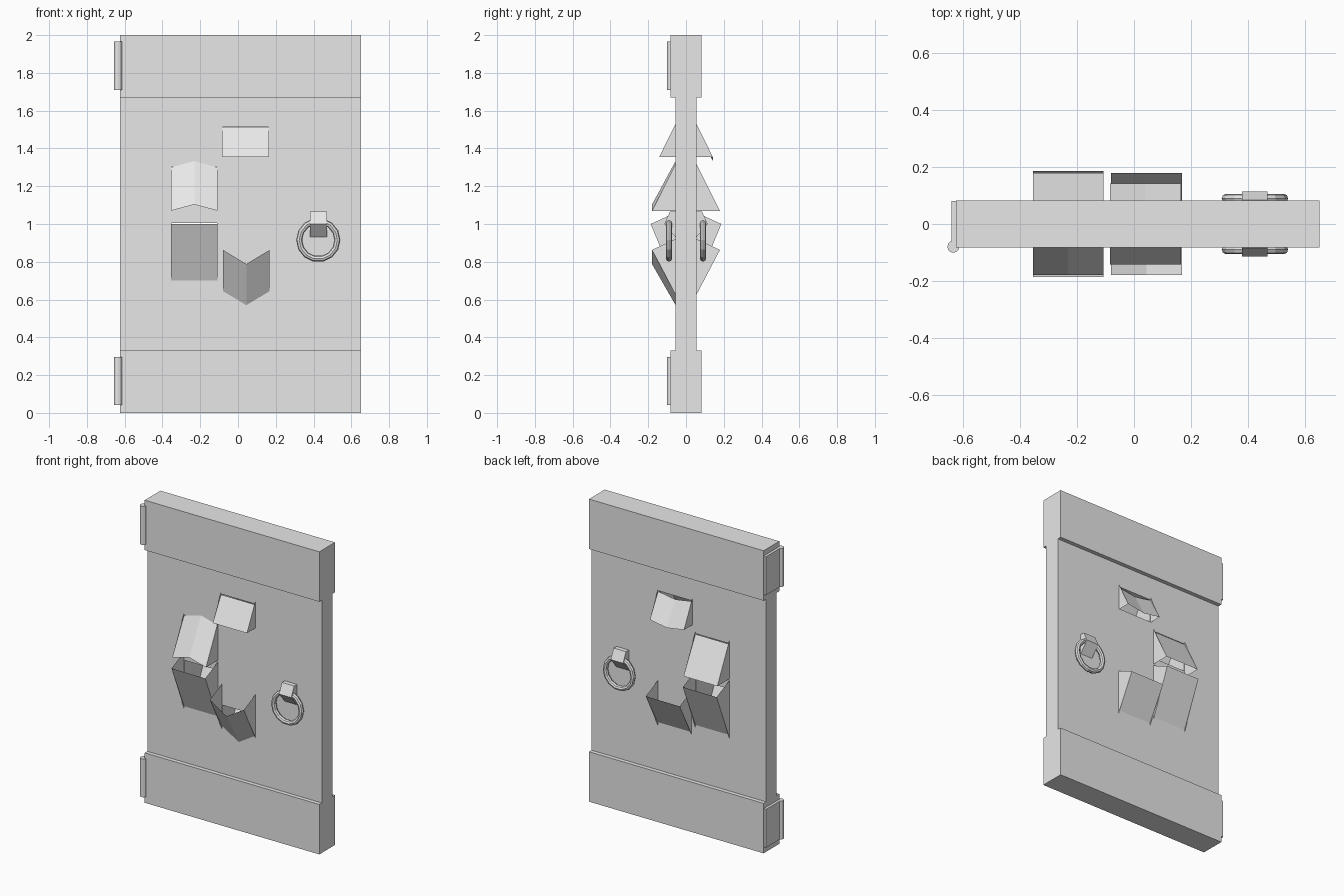
import bpy, bmesh, math
from mathutils import Matrix

old = bpy.data.objects.get("Cube")
if old:
    bpy.data.objects.remove(old, do_unlink=True)

grey = bpy.data.materials.new("plain grey")
grey.use_nodes = True
COLOUR = (0.8, 0.8, 0.8, 1)
grey.diffuse_color = COLOUR
grey.node_tree.nodes["Principled BSDF"].inputs["Base Color"].default_value = COLOUR


def finish(name, bm):
    mesh = bpy.data.meshes.new(name)
    bm.to_mesh(mesh)
    bm.free()
    mesh.materials.append(grey)
    obj = bpy.data.objects.new(name, mesh)
    bpy.context.collection.objects.link(obj)
    return obj


def box(name, x0, x1, y0, y1, z0, z1):
    bm = bmesh.new()
    bmesh.ops.create_cube(bm, size=1)
    for v in bm.verts:
        v.co = ((x0, x1)[v.co.x > 0], (y0, y1)[v.co.y > 0], (z0, z1)[v.co.z > 0])
    return finish(name, bm)


def prism(name, x0, x1, profile):
    """Extrude a closed y-z profile along x."""
    bm = bmesh.new()
    face = bm.faces.new([bm.verts.new((x0, y, z)) for y, z in profile])
    out = bmesh.ops.extrude_face_region(bm, geom=[face])["geom"]
    for v in out:
        if isinstance(v, bmesh.types.BMVert):
            v.co.x = x1
    bmesh.ops.recalc_face_normals(bm, faces=bm.faces)
    return finish(name, bm)


# Door slab with a thinner middle and thick rails
LEFT, RIGHT, RAIL, PANEL = -0.625, 0.652, 0.082, 0.055
r, p, low, high = RAIL, PANEL, 0.33, 1.67
door = prism("door", LEFT, RIGHT, [
    (-r, 0), (r, 0), (r, low), (p, low), (p, high), (r, high),
    (r, 2), (-r, 2), (-r, high), (-p, high), (-p, low), (-r, low)])


# Bent splinters: a sheet rooted in the door, with a triangular wall each side
def splinter(name, x0, x1, side, root, tip, reach, base, fold=0, ear=0.02):
    bm = bmesh.new()
    xm = (x0 + x1) / 2
    rows = []
    for x, dz in ((x0, 0), (xm, fold), (x1, 0)):
        rows.append([bm.verts.new((x, side * p, root + dz)),
                     bm.verts.new((x, side * reach, tip + dz))])
    for a, b in zip(rows, rows[1:]):
        bm.faces.new((a[0], a[1], b[1], b[0]))
    lift = math.copysign(ear, root - tip)
    for x in (x0, x1):
        bm.faces.new([bm.verts.new(c) for c in (
            (x, side * p, root + lift), (x, side * reach, tip), (x, side * p, base))])
    return finish(name, bm)


# name, x range, root z, tip z, reach, wall base z, front fold, back fold
SPLINTERS = [
    ("top", -0.085, 0.165, 1.51, 1.355, 0.142, 1.355, 0, -0.02),
    ("upper", -0.355, -0.108, 1.30, 1.07, 0.18, 1.07, 0.033, 0),
    ("lower", -0.355, -0.108, 0.70, 1.0, 0.187, 1.06, 0, 0),
    ("bottom", -0.08, 0.168, 0.645, 0.863, 0.18, 0.92, -0.075, 0)]
for name, x0, x1, root, tip, reach, base, front, back in SPLINTERS:
    splinter(name + "_splinter_front", x0, x1, -1, root, tip, reach, base, front)
    splinter(name + "_splinter_back", x0, x1, 1, root, tip, reach, base, back)
    # Broken opening behind each pair of splinters
    inner = tip - 0.085 if name == "bottom" else tip + 0.04 if name == "upper" else tip
    z0, z1 = sorted((root, inner))
    hole = box(name + "_hole_cutter", x0 + 0.004, x1 - 0.004, -0.3, 0.3, z0 + 0.004, z1 + 0.004)
    hole.hide_render = True
    hole.hide_viewport = True
    cut = door.modifiers.new(name + "_hole", "BOOLEAN")
    cut.object = hole
    cut.operation = "DIFFERENCE"
    cut.solver = "EXACT"

# Hinges: a plate on the edge and a knuckle at the front corner
for name, z0, z1 in (("lower", 0.042, 0.295), ("upper", 1.71, 1.965)):
    box(name + "_hinge_plate", LEFT - 0.017, LEFT, -r, r - 0.002, z0, z1)
    bm = bmesh.new()
    bmesh.ops.create_cone(bm, cap_ends=True, segments=12, radius1=0.021, radius2=0.021,
                          depth=z1 - z0,
                          matrix=Matrix.Translation((-0.635, -0.08, (z0 + z1) / 2)))
    finish(name + "_hinge_knuckle", bm)

# Ring handles on both faces
for name, side in (("front", -1), ("back", 1)):
    prism(name + "_handle_mount", 0.38, 0.47, [
        (side * p, 1.065), (side * 0.085, 1.065), (side * 0.115, 1.0), (side * p, 0.93)])
    bpy.ops.mesh.primitive_torus_add(
        major_segments=14, minor_segments=8, major_radius=0.101, minor_radius=0.016,
        location=(0.425, side * 0.09, 0.915), rotation=(math.pi / 2, 0, 0))
    ring = bpy.context.object
    ring.name = name + "_handle_ring"
    ring.data.materials.append(grey)
